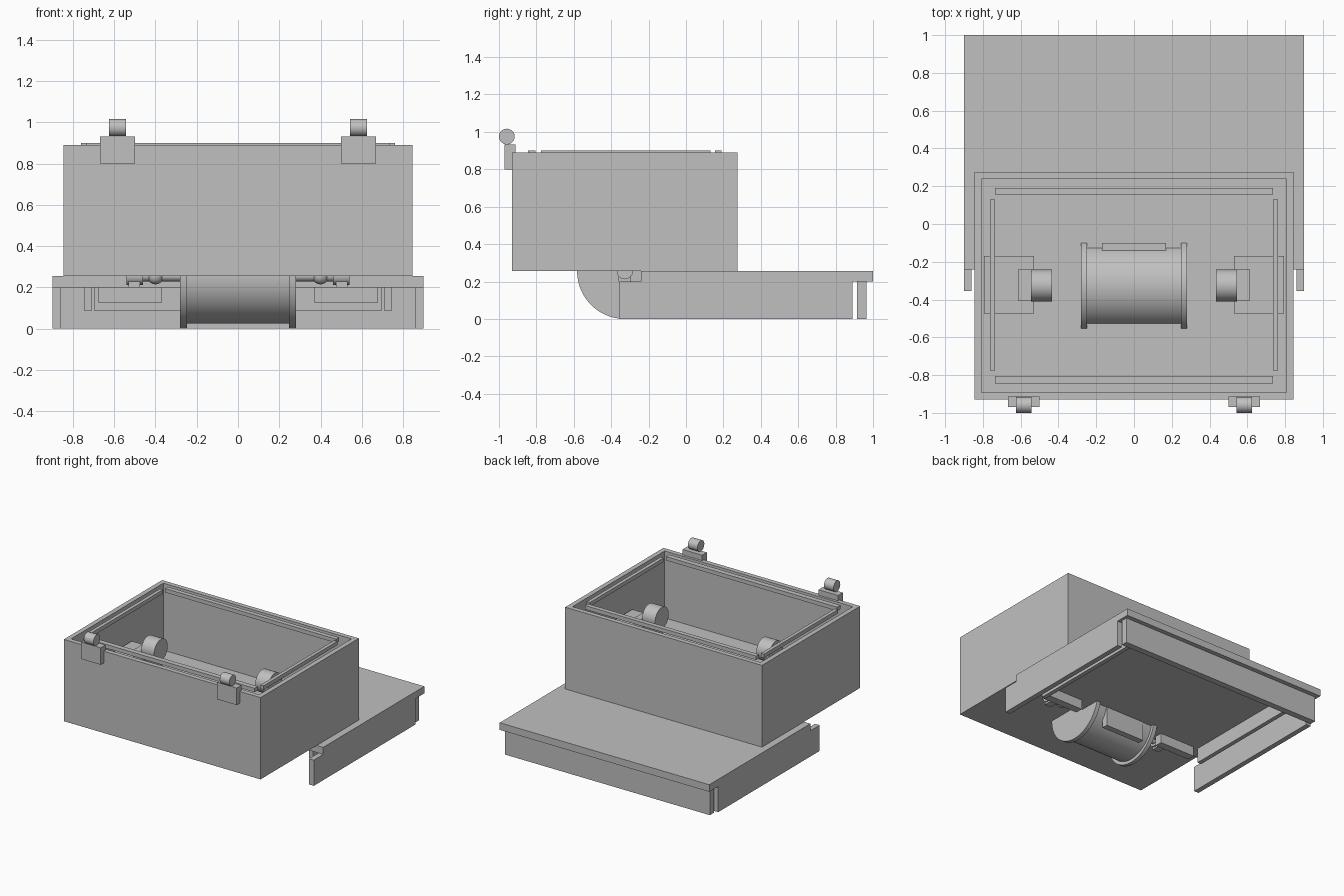
import bpy, bmesh, math
from mathutils import Matrix

if "Cube" in bpy.data.objects:
    bpy.data.objects.remove(bpy.data.objects["Cube"])

grey = bpy.data.materials.new("light_grey")
grey.diffuse_color = (0.53, 0.53, 0.53, 1)
grey.use_nodes = True
grey.node_tree.nodes["Principled BSDF"].inputs["Base Color"].default_value = grey.diffuse_color


def finish(name, bm):
    me = bpy.data.meshes.new(name)
    bmesh.ops.recalc_face_normals(bm, faces=bm.faces)
    bm.to_mesh(me)
    bm.free()
    me.materials.append(grey)
    ob = bpy.data.objects.new(name, me)
    bpy.context.collection.objects.link(ob)
    return ob


def smooth(ob):
    bpy.ops.object.select_all(action='DESELECT')
    ob.select_set(True)
    bpy.context.view_layer.objects.active = ob
    bpy.ops.object.shade_smooth_by_angle(angle=math.radians(35))


def add_block(bm, x, y, z):
    m = (Matrix.Translation(((x[0] + x[1]) / 2, (y[0] + y[1]) / 2, (z[0] + z[1]) / 2))
         @ Matrix.Diagonal((x[1] - x[0], y[1] - y[0], z[1] - z[0], 1)))
    return bmesh.ops.create_cube(bm, size=1, matrix=m)


def block(name, x, y, z):
    bm = bmesh.new()
    add_block(bm, x, y, z)
    return finish(name, bm)


def rod(name, x, y, z, r, segments=48):
    """Cylinder lying along x."""
    bm = bmesh.new()
    m = Matrix.Translation(((x[0] + x[1]) / 2, y, z)) @ Matrix.Rotation(math.pi / 2, 4, 'Y')
    bmesh.ops.create_cone(bm, cap_ends=True, segments=segments, radius1=r, radius2=r,
                          depth=abs(x[1] - x[0]), matrix=m)
    ob = finish(name, bm)
    smooth(ob)
    return ob


def span(s, a, b):
    return tuple(sorted((s * a, s * b)))


# open box: inset the top face and push the cavity down to the inner floor
bm = bmesh.new()
add_block(bm, (-.845, .845), (-.93, .275), (.255, .89))
bm.faces.ensure_lookup_table()
top = max(bm.faces, key=lambda f: f.calc_center_median().z)
bmesh.ops.inset_region(bm, faces=[top], thickness=.052)
cavity = bmesh.ops.extrude_face_region(bm, geom=[top])
bmesh.ops.delete(bm, geom=[top], context='FACES_ONLY')
for v in [g for g in cavity['geom'] if isinstance(g, bmesh.types.BMVert)]:
    v.co.z = .37
finish("box", bm)

# thin seal strips just inside the rim
for y in ((.155, .19), (-.845, -.805)):
    block("rim_strip_long", (-.735, .735), y, (.87, .9))

# base tray
block("base_plate", (-.9, .9), (-.24, 1), (.2, .255))
block("base_back_panel", (-.88, .88), (.915, .965), (0, .2))
block("base_back_strip", (-.695, .695), (.83, .86), (.085, .2))

# spool
AY, AZ = -.327, .255
rod("spool_drum", (-.25, .25), AY, AZ, .23, 96)
block("spool_tab", (-.17, .17), (-.148, -.1), (.05, .39))

# mirrored parts
for s, side in ((-1, "left"), (1, "right")):
    block("rim_strip_" + side, span(s, .735, .762), (-.775, .13), (.87, .9))
    block("base_side_panel_" + side, span(s, .86, .9), (-.355, .89), (0, .2))
    block("base_side_strip_" + side, span(s, .71, .743), (-.14, .82), (.085, .2))
    block("base_front_block_" + side, span(s, .37, .675), (-.2, -.14), (.125, .2))
    # spool ends and axle
    rod("spool_flange_" + side, span(s, .248, .28), AY, AZ, .255, 96)
    rod("axle_" + side, span(s, .27, .46), AY, AZ, .025, 32)
    bm = bmesh.new()
    bmesh.ops.create_uvsphere(bm, u_segments=24, v_segments=16, radius=.04,
                              matrix=Matrix.Translation((s * .4, AY, AZ)))
    smooth(finish("axle_ball_" + side, bm))
    rod("axle_end_" + side, span(s, .46, .54), AY, AZ, .043, 32)
    block("axle_foot_" + side, span(s, .475, .53), (-.36, -.295), (.2, .25))
    # inner wall bracket with knob
    block("bracket_" + side, span(s, .53, .794), (-.475, -.17), (.37, .6))
    block("knob_block_" + side, span(s, .54, .615), (-.405, -.242), (.59, .67))
    rod("knob_" + side, span(s, .435, .545), -.325, .685, .084)
    # hinges on the front rim
    block("hinge_plate_" + side, span(s, .5, .668), (-.97, -.912), (.8, .932))
    rod("hinge_knuckle_" + side, span(s, .543, .625), -.958, .975, .042, 32)
